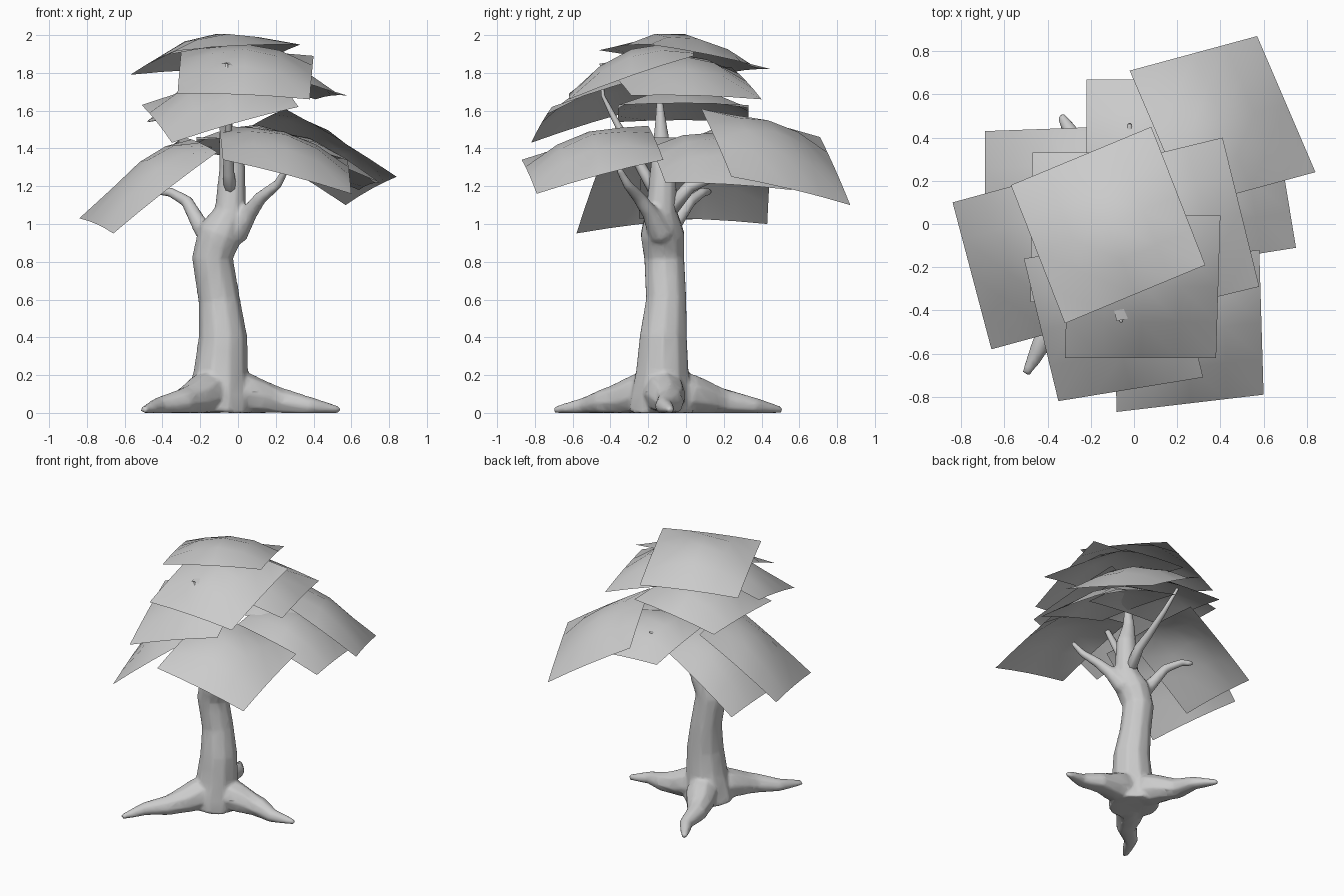
import bpy
import bmesh
import math
from mathutils import Vector

cube = bpy.data.objects.get("Cube")
if cube:
    bpy.data.objects.remove(cube, do_unlink=True)

grey = bpy.data.materials.new("plain grey")
grey.use_nodes = True
grey.diffuse_color = (0.6, 0.6, 0.6, 1)
grey.node_tree.nodes["Principled BSDF"].inputs["Base Color"].default_value = (0.6, 0.6, 0.6, 1)


def finish(bm, name):
    mesh = bpy.data.meshes.new(name)
    bm.to_mesh(mesh)
    bm.free()
    mesh.materials.append(grey)
    for poly in mesh.polygons:
        poly.use_smooth = True
    obj = bpy.data.objects.new(name, mesh)
    bpy.context.collection.objects.link(obj)
    return obj


def add_limb(bm, path, sides=8):
    """Tapered tube through (x, y, z, radius) points, kept above the ground."""
    points = [Vector(p[:3]) for p in path]
    rings = []
    for i, (point, spec) in enumerate(zip(points, path)):
        tangent = points[min(i + 1, len(points) - 1)] - points[max(i - 1, 0)]
        turn = Vector((0, 0, 1)).rotation_difference(tangent.normalized())
        ring = []
        for k in range(sides):
            a = math.tau * k / sides
            co = point + turn @ Vector((math.cos(a), math.sin(a), 0)) * spec[3]
            co.z = max(co.z, 0)
            ring.append(bm.verts.new(co))
        rings.append(ring)
    for low, high in zip(rings, rings[1:]):
        for k in range(sides):
            n = (k + 1) % sides
            bm.faces.new((low[k], low[n], high[n], high[k]))
    bm.faces.new(rings[0][::-1])
    bm.faces.new(rings[-1])
    bmesh.ops.recalc_face_normals(bm, faces=bm.faces)


def leaf_sheet(name, corner, side_a, side_b, dome=0.115, edge_bow=0.01, cuts=4):
    """Sheet spanned by one corner and its two neighbours, domed between nearly straight edges."""
    bm = bmesh.new()
    corner, a, b = Vector(corner), Vector(side_a), Vector(side_b)
    grid = []
    for i in range(cuts + 1):
        row = []
        for j in range(cuts + 1):
            u, v = i / cuts, j / cuts
            rise_u, rise_v = 1 - (2 * u - 1) ** 2, 1 - (2 * v - 1) ** 2
            co = corner + (a - corner) * u + (b - corner) * v
            co.z += dome * rise_u * rise_v + edge_bow * (rise_u + rise_v)
            row.append(bm.verts.new(co))
        grid.append(row)
    for i in range(cuts):
        for j in range(cuts):
            bm.faces.new((grid[i][j], grid[i + 1][j], grid[i + 1][j + 1], grid[i][j + 1]))
    bm.normal_update()
    if sum(f.normal.z for f in bm.faces) < 0:
        bmesh.ops.reverse_faces(bm, faces=bm.faces)
    return finish(bm, name)


# Trunk
wood = bmesh.new()
add_limb(wood, [(-.11, -.13, 0, .18), (-.1, -.13, .1, .165), (-.09, -.125, .22, .145),
                (-.08, -.12, .4, .13), (-.1, -.105, .6, .111), (-.135, -.115, .82, .11),
                (-.095, -.125, .95, .12), (-.04, -.13, 1.07, .085), (-.03, -.12, 1.3, .07),
                (-.06, -.13, 1.45, .043), (-.06, -.14, 1.66, .018)], 10)

# Main branches
add_limb(wood, [(-.12, -.12, .86, .05), (-.2, -.07, .99, .046), (-.27, .02, 1.12, .034),
                (-.36, .09, 1.17, .027), (-.43, .13, 1.17, .018)])
add_limb(wood, [(-.1, -.12, .88, .05), (-.01, -.135, .96, .072), (.06, -.19, 1.06, .046),
                (.12, -.25, 1.14, .036), (.21, -.31, 1.21, .027), (.26, -.36, 1.3, .018)])

# Roots, flaring out of the trunk foot
for tip in ((-.51, -.69), (.54, -.09), (-.33, .51)):
    base = Vector((-.09, -.12, 0))
    reach = Vector((*tip, 0)) - base
    side = Vector((-reach.y, reach.x, 0)).normalized()
    path = []
    for t, z, r, sway in ((-.05, .15, .08, 0), (.2, .1, .115, 0), (.35, .075, .098, .01),
                          (.53, .055, .074, .02), (.75, .035, .049, -.02),
                          (.9, .02, .034, 0), (1, .014, .02, .01)):
        path.append((*(base + reach * t + side * sway).xy, z, r))
    add_limb(wood, path)

# Fuse the wood into one soft skin, then thin it to broad facets
trunk = finish(wood, "trunk_and_roots")
fuse = trunk.modifiers.new("fuse", "REMESH")
fuse.mode = "VOXEL"
fuse.voxel_size = 0.012
fuse.use_smooth_shade = True
soften = trunk.modifiers.new("soften", "SMOOTH")
soften.factor = 0.5
soften.iterations = 6
thin = trunk.modifiers.new("thin", "DECIMATE")
thin.ratio = 0.15

# Slender twigs
twigs = {
    "front_twig": [(-.03, -.12, 1.1, .04), (-.05, -.22, 1.27, .03), (-.05, -.32, 1.45, .022),
                   (-.05, -.38, 1.56, .016), (-.06, -.44, 1.68, .01), (-.06, -.45, 1.85, .007)],
    "back_twig": [(-.04, -.13, 1.02, .045), (-.03, .02, 1.2, .034), (-.02, .14, 1.25, .027),
                  (-.02, .3, 1.36, .019), (-.02, .46, 1.49, .009)],
}
for name, path in twigs.items():
    twig = bmesh.new()
    add_limb(twig, path)
    finish(twig, name)

# Canopy sheets, from the crown down
sheets = {
    "crown_sheet": ((-.57, .18, 1.79), (.08, .45, 1.82), (-.32, -.46, 1.92)),
    "upper_front_sheet": ((.38, -.62, 1.66), (.4, .04, 1.89), (-.32, -.62, 1.69)),
    "upper_left_sheet": ((.41, .4, 1.66), (.58, -.29, 1.68), (-.25, .24, 1.83)),
    "middle_front_sheet": ((-.35, -.82, 1.43), (.32, -.71, 1.62), (-.51, -.16, 1.63)),
    "middle_right_sheet": ((-.47, .33, 1.54), (-.48, -.36, 1.54), (.21, .33, 1.63)),
    "back_sheet": ((-.22, .67, 1.37), (.42, .67, 1.32), (-.22, .01, 1.46)),
    "lower_back_left_sheet": ((.57, .87, 1.1), (-.02, .71, 1.46), (.84, .24, 1.25)),
    "lower_left_sheet": ((.75, -.11, 1.22), (.64, .56, 1.18), (.12, -.21, 1.46)),
    "lower_front_sheet": ((.6, -.79, 1.16), (-.08, -.87, 1.34), (.58, -.12, 1.34)),
    "lower_right_sheet": ((-.84, .1, 1.03), (-.66, -.58, .95), (-.29, .25, 1.46)),
    "lower_back_right_sheet": ((-.69, .43, 1.0), (-.69, -.25, 1.03), (-.14, .45, 1.38)),
}
for name, corners in sheets.items():
    leaf_sheet(name, *corners)
